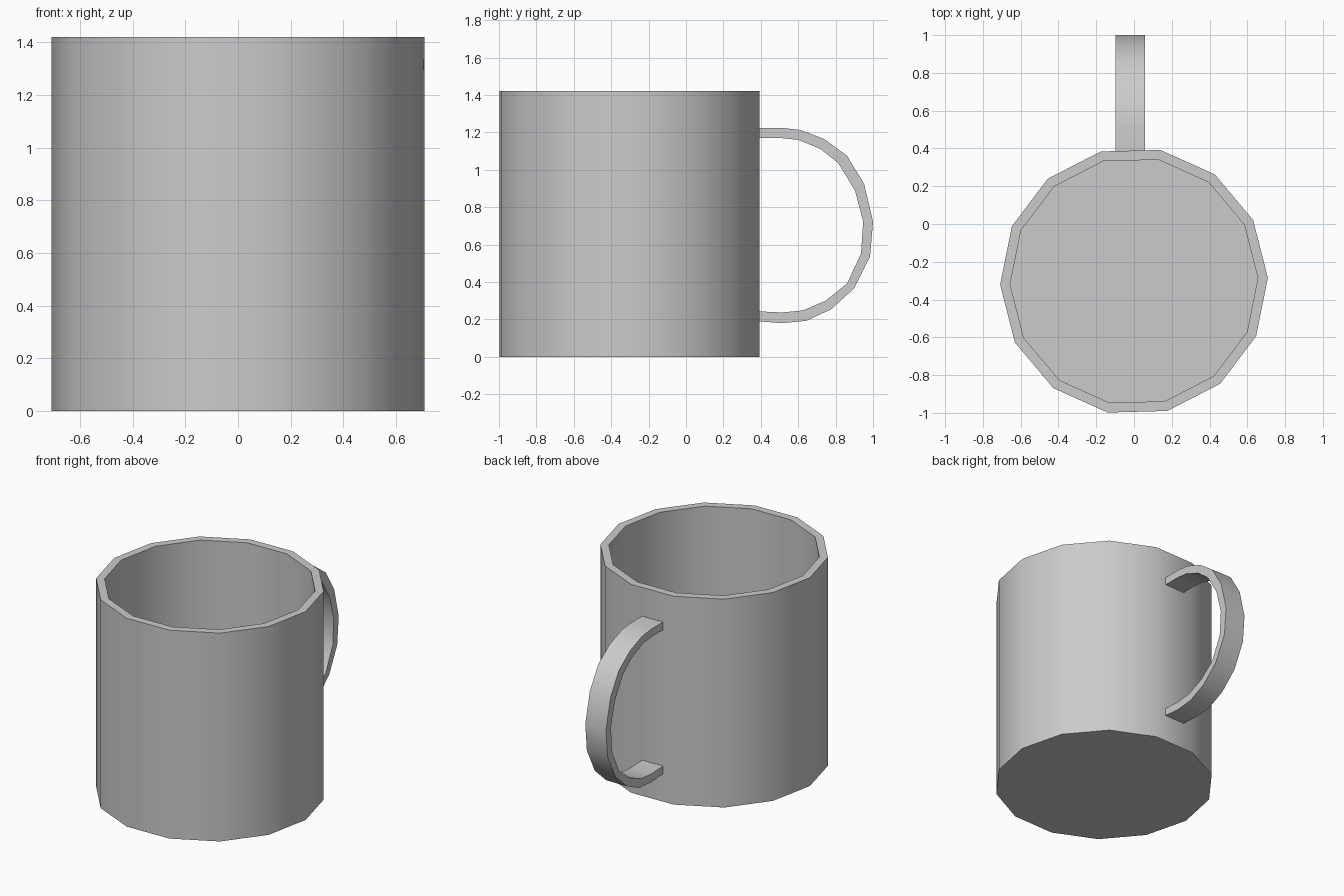
import bpy, bmesh, math

if "Cube" in bpy.data.objects:
    bpy.data.objects.remove(bpy.data.objects["Cube"])

SIDES, PHASE, CY = 14, math.radians(1.5), -0.303


def finish(bm, name, angle):
    bmesh.ops.recalc_face_normals(bm, faces=bm.faces)
    mesh = bpy.data.meshes.new(name)
    bm.to_mesh(mesh)
    bm.free()
    obj = bpy.data.objects.new(name, mesh)
    bpy.context.collection.objects.link(obj)
    bpy.ops.object.select_all(action='DESELECT')
    obj.select_set(True)
    bpy.context.view_layer.objects.active = obj
    bpy.ops.object.shade_smooth_by_angle(angle=math.radians(angle))
    return obj


# Cup: 14-sided lathe, outer wall, flat rim, inner wall and floor
bm = bmesh.new()
rings = []
for r, z in [(0.709, 0), (0.709, 1.42), (0.656, 1.42), (0.656, 0.05)]:
    angles = [PHASE + math.tau * i / SIDES for i in range(SIDES)]
    rings.append([bm.verts.new((r * math.cos(a), CY + r * math.sin(a), z)) for a in angles])
for a, b in zip(rings, rings[1:]):
    for i in range(SIDES):
        j = (i + 1) % SIDES
        bm.faces.new((a[i], a[j], b[j], b[i]))
bm.faces.new(rings[0])
bm.faces.new(rings[-1])
finish(bm, "cup", 40)

# Handle: flat strap swept through outer and inner (y, z) outlines
outer = [(0.383, 1.224), (0.51, 1.224), (0.61, 1.213), (0.738, 1.165), (0.861, 1.075),
         (0.952, 0.925), (1.0, 0.723), (0.984, 0.536), (0.898, 0.365), (0.775, 0.253),
         (0.642, 0.192), (0.513, 0.18), (0.383, 0.19)]
inner = [(0.383, 1.17), (0.503, 1.17), (0.60, 1.16), (0.717, 1.112), (0.813, 1.037),
         (0.904, 0.888), (0.947, 0.723), (0.936, 0.552), (0.861, 0.392), (0.749, 0.301),
         (0.626, 0.248), (0.513, 0.237), (0.383, 0.243)]
X0, X1 = -0.097, 0.059
bm = bmesh.new()
sections = [[bm.verts.new(p) for p in ((X0, *o), (X1, *o), (X1, *i), (X0, *i))]
            for o, i in zip(outer, inner)]
for a, b in zip(sections, sections[1:]):
    for k in range(4):
        bm.faces.new((a[k], a[(k + 1) % 4], b[(k + 1) % 4], b[k]))
bm.faces.new(sections[0])
bm.faces.new(sections[-1])
finish(bm, "handle", 40)
